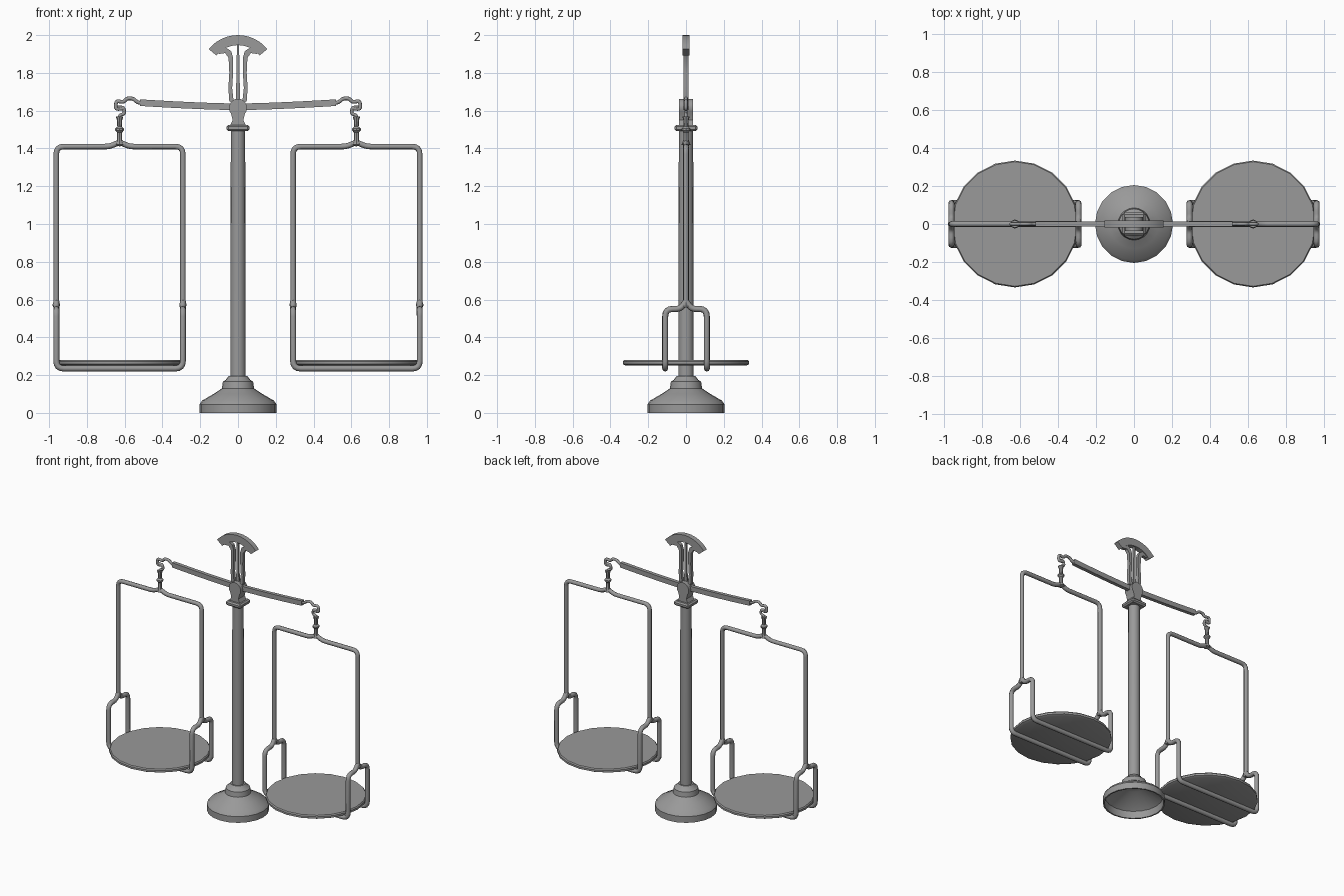
import bpy, bmesh, math
from mathutils import Vector

cube = bpy.data.objects.get("Cube")
if cube:
    bpy.data.objects.remove(cube)

GREY = (0.32, 0.32, 0.32, 1)
metal = bpy.data.materials.new("plain grey metal")
metal.use_nodes = True
metal.diffuse_color = GREY
metal.node_tree.nodes["Principled BSDF"].inputs["Base Color"].default_value = GREY


def finish(name, bm, loc=(0, 0, 0), angle=35):
    bmesh.ops.recalc_face_normals(bm, faces=bm.faces)
    me = bpy.data.meshes.new(name)
    bm.to_mesh(me)
    bm.free()
    me.materials.append(metal)
    ob = bpy.data.objects.new(name, me)
    ob.location = loc
    bpy.context.collection.objects.link(ob)
    bpy.ops.object.select_all(action="DESELECT")
    ob.select_set(True)
    bpy.context.view_layer.objects.active = ob
    bpy.ops.object.shade_smooth_by_angle(angle=math.radians(angle))
    return ob


def lathe(name, profile, sides, loc=(0, 0, 0)):
    """Spin (radius, z) points around the vertical axis."""
    bm = bmesh.new()
    vs = [bm.verts.new((r, 0, z)) for r, z in profile]
    es = [bm.edges.new(pair) for pair in zip(vs, vs[1:])]
    bmesh.ops.spin(bm, geom=vs + es, cent=(0, 0, 0), axis=(0, 0, 1),
                   angle=math.tau, steps=sides, use_merge=True)
    bmesh.ops.remove_doubles(bm, verts=bm.verts, dist=1e-5)
    return finish(name, bm, loc)


def plate(name, outline, depth, y=0):
    """Extrude an (x, z) outline along y."""
    bm = bmesh.new()
    face = bm.faces.new([bm.verts.new((x, y - depth / 2, z)) for x, z in outline])
    out = bmesh.ops.extrude_face_region(bm, geom=[face])
    moved = [v for v in out["geom"] if isinstance(v, bmesh.types.BMVert)]
    bmesh.ops.translate(bm, verts=moved, vec=(0, depth, 0))
    return finish(name, bm)


def rounded(points, radius, steps=4):
    """Replace the inner corners of a path with small curves."""
    pts = [Vector(p) for p in points]
    path = [pts[0]]
    for a, b, c in zip(pts, pts[1:], pts[2:]):
        r = min(radius, (a - b).length * 0.49, (c - b).length * 0.49)
        p, q = b + (a - b).normalized() * r, b + (c - b).normalized() * r
        for i in range(steps + 1):
            t = i / steps
            path.append(p * (1 - t) ** 2 + b * 2 * t * (1 - t) + q * t * t)
    return path + [pts[-1]]


def rod(name, points, thick, bend=0.04, sides=8):
    """Sweep a ring along a path."""
    path = rounded(points, bend)
    bm = bmesh.new()
    rings, side = [], None
    for i, p in enumerate(path):
        before = (p - path[i - 1]).normalized() if i else None
        after = (path[i + 1] - p).normalized() if i < len(path) - 1 else None
        d = ((before or after) + (after or before)).normalized()
        if side is None:
            side = d.orthogonal()
        side = (side - d * side.dot(d)).normalized()
        up = d.cross(side)
        angles = [math.tau * k / sides for k in range(sides)]
        rings.append([bm.verts.new(p + (side * math.cos(a) + up * math.sin(a)) * thick)
                      for a in angles])
    for r1, r2 in zip(rings, rings[1:]):
        for k in range(sides):
            n = (k + 1) % sides
            bm.faces.new((r1[k], r1[n], r2[n], r2[k]))
    bm.faces.new(rings[0])
    bm.faces.new(rings[-1])
    return finish(name, bm, angle=50)


def arc(cx, cz, r, start, end, n):
    steps = [math.radians(start + (end - start) * i / n) for i in range(n + 1)]
    return [(cx + r * math.cos(a), cz + r * math.sin(a)) for a in steps]


# Hollow foot and column
lathe("base", [(0, 0.13), (0.07, 0.13), (0.19, 0.05), (0.195, 0), (0.205, 0),
               (0.205, 0.045), (0.19, 0.065), (0.13, 0.1), (0.085, 0.13),
               (0.08, 0.165), (0.065, 0.175), (0.05, 0.195), (0, 0.195)], 20)
lathe("column", [(0, 0.16), (0.041, 0.16), (0.038, 1.5), (0, 1.5)], 16)

# Square capital with bevelled edges
bm = bmesh.new()
bmesh.ops.create_cube(bm, size=1)
bmesh.ops.scale(bm, vec=(0.12, 0.12, 0.032), verts=bm.verts)
bmesh.ops.bevel(bm, geom=bm.edges[:], offset=0.009, segments=1, affect="EDGES")
finish("capital", bm, (0, 0, 1.508))

# Pivot housing: disc on a waisted neck
plate("pivot_housing", [(0.045, 1.515), (0.028, 1.55)] + arc(0, 1.615, 0.048, -40, 220, 14)
      + [(-0.028, 1.55), (-0.045, 1.515)], 0.074)

# Gently rising balance beam
xs = [0.52 * i / 6 for i in range(-6, 7)]
rise = lambda x: 0.022 * (abs(x) / 0.52) ** 1.5
plate("beam", [(x, 1.603 + rise(x)) for x in xs]
      + [(x, 1.638 + rise(x)) for x in reversed(xs)], 0.026)

# Pointer and dial on top
plate("dial_arc", arc(0, 1.80, 0.2, 39, 141, 12) + arc(0, 1.80, 0.147, 141, 39, 12), 0.036)
plate("needle", [(-0.011, 1.65), (0.011, 1.65), (0.005, 1.985), (-0.005, 1.985)], 0.012)
for s, side in ((1, "left"), (-1, "right")):
    outline = [(0.022, 1.64), (0.046, 1.65), (0.051, 1.72), (0.046, 1.80), (0.05, 1.88),
               (0.068, 1.905), (0.1, 1.9), (0.108, 1.915), (0.092, 1.93), (0.062, 1.932),
               (0.036, 1.915), (0.026, 1.88), (0.026, 1.80), (0.031, 1.72)]
    plate(side + "_dial_support", [(s * x, z) for x, z in outline], 0.024)

# Everything that hangs from each beam end
for s, side in ((1, "left"), (-1, "right")):
    cx = s * 0.627
    half = 0.335
    rod(side + "_beam_hook",
        [(s * x, 0, z) for x, z in ((0.5, 1.637), (0.535, 1.645), (0.555, 1.665), (0.59, 1.665),
                                    (0.605, 1.645), (0.645, 1.652), (0.648, 1.607),
                                    (0.605, 1.612))], 0.010, 0.015)
    rod(side + "_hanger_hook",
        [(s * x, 0, z) for x, z in ((0.638, 1.618), (0.605, 1.618), (0.6, 1.582),
                                    (0.627, 1.578), (0.627, 1.55))], 0.009, 0.015)
    lathe(side + "_hanger_stem",
          [(0, 1.57), (0.02, 1.57), (0.014, 1.55), (0.012, 1.515), (0.023, 1.505),
           (0.023, 1.495), (0.014, 1.485), (0.014, 1.445), (0.024, 1.42), (0, 1.41)],
          8, (cx, 0, 0))

    # Tall rectangular yoke with a raised middle
    rod(side + "_yoke",
        [(cx - half, 0, 0.565), (cx - half, 0, 1.41), (cx - 0.05, 0, 1.41), (cx, 0, 1.435),
         (cx + 0.05, 0, 1.41), (cx + half, 0, 1.41), (cx + half, 0, 0.565)], 0.015)

    # Forked cradle rails under the pan
    for t, place in ((-1, "front"), (1, "back")):
        y = t * 0.11
        end = [(0, 0.59), (t * 0.03, 0.55), (y, 0.55), (y, 0.235)]
        rod(f"{side}_{place}_cradle",
            [(cx - half, b, z) for b, z in end]
            + [(cx + half, b, z) for b, z in reversed(end)], 0.016)
    for e in (-1, 1):
        lathe(side + "_fork_joint", [(0, 0.558), (0.015, 0.558), (0.019, 0.567),
                                     (0.019, 0.577), (0.015, 0.586), (0, 0.586)],
              8, (cx + e * half, 0, 0))

    # Round weighing pan
    lathe(side + "_pan", [(0, 0.25), (0.318, 0.25), (0.334, 0.258), (0.334, 0.272),
                          (0.328, 0.28), (0, 0.28)], 20, (cx, 0, 0))
